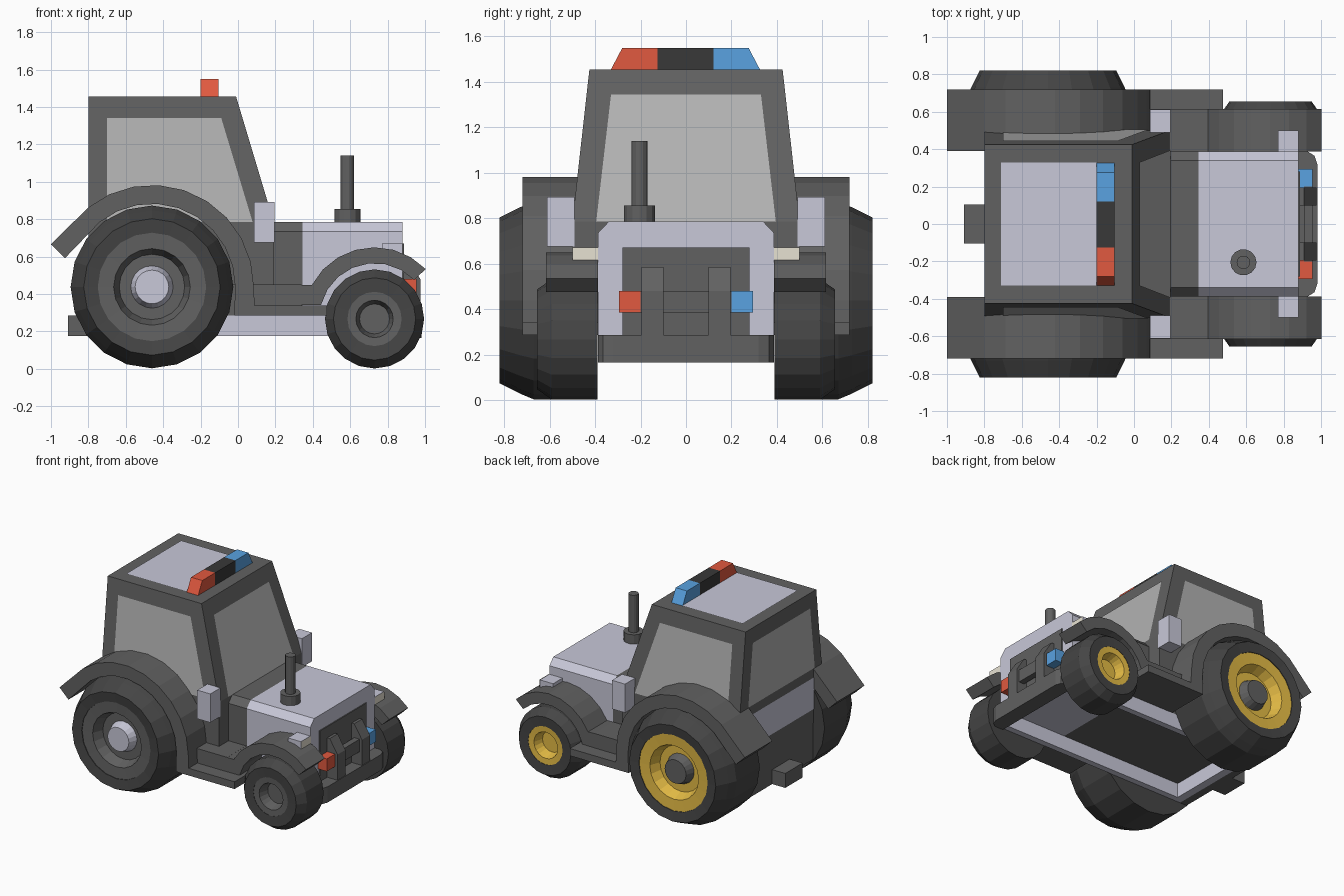
import bpy, bmesh
from math import sin, cos, pi, radians
from mathutils import Vector

if "Cube" in bpy.data.objects:
    bpy.data.objects.remove(bpy.data.objects["Cube"])

MATS = {}
COLORS = {"dark": (.12, .12, .12), "tyre": (.06, .06, .06), "black": (.04, .04, .04),
          "silver": (.58, .58, .69), "glass": (.45, .45, .45), "gold": (.78, .5, .06),
          "red": (.75, .1, .05), "blue": (.1, .36, .75), "cream": (.8, .76, .65)}


def finish(name, bm, col):
    bmesh.ops.recalc_face_normals(bm, faces=bm.faces)
    me = bpy.data.meshes.new(name)
    bm.to_mesh(me)
    bm.free()
    ob = bpy.data.objects.new(name, me)
    bpy.context.collection.objects.link(ob)
    if col not in MATS:
        MATS[col] = bpy.data.materials.new(col)
        MATS[col].diffuse_color = (*COLORS[col], 1)
    me.materials.append(MATS[col])
    return ob


def prism(name, pts, axis, a, b, col="dark"):
    """Extrude a 2D profile along an axis from a to b."""
    place = {"x": lambda p, d: (d, p[0], p[1]), "y": lambda p, d: (p[0], d, p[1]),
             "z": lambda p, d: (p[0], p[1], d)}[axis]
    bm = bmesh.new()
    f = bm.faces.new([bm.verts.new(place(p, a)) for p in pts])
    ext = bmesh.ops.extrude_face_region(bm, geom=[f])["geom"]
    move = Vector(place((0, 0), b - a))
    bmesh.ops.translate(bm, vec=move, verts=[v for v in ext if isinstance(v, bmesh.types.BMVert)])
    return finish(name, bm, col)


def box(name, x0, x1, y0, y1, z0, z1, col="dark"):
    return prism(name, [(x0, y0), (x1, y0), (x1, y1), (x0, y1)], "z", z0, z1, col)


def panel(name, pts, out, col):
    """Thin plate lying just outside a flat wall."""
    bm = bmesh.new()
    bm.faces.new([bm.verts.new(Vector(p) + Vector(out) * .005) for p in pts])
    ob = finish(name, bm, col)
    n = ob.data.polygons[0].normal
    if n.dot(Vector(out)) < 0:
        ob.data.flip_normals()
    return ob


def lathe(name, prof, cx, cz, s, col, n=20):
    """Revolve an (r, y) profile about a y-parallel axle; s picks the side."""
    bm = bmesh.new()
    rings = [[bm.verts.new((cx + r * sin(2 * pi * i / n), s * y, cz + r * cos(2 * pi * i / n)))
              for i in range(n)] for r, y in prof]
    for p, q in zip(rings, rings[1:]):
        for i in range(n):
            bm.faces.new((p[i], p[(i + 1) % n], q[(i + 1) % n], q[i]))
    bm.faces.new(rings[0])
    bm.faces.new(rings[-1])
    return finish(name, bm, col)


def tube(name, x, y, r, z0, z1):
    pts = [(x + r * cos(2 * pi * i / 14), y + r * sin(2 * pi * i / 14)) for i in range(14)]
    return prism(name, pts, "z", z0, z1)


def arc(cx, cz, r, a0, a1, n):
    return [(cx + r * cos(radians(a0 + (a1 - a0) * i / n)),
             cz + r * sin(radians(a0 + (a1 - a0) * i / n))) for i in range(n + 1)]


# Cab: flared hull with raked windscreen
def cy(z): return .425 + (1.455 - z) * .112
def cx(z): return -.01 + (1.455 - z) * .3


bm = bmesh.new()
for z, zz in ((1.455, 1.455), (.785, .785), (.45, .785)):
    for x in (-.8, cx(zz)):
        for s in (-1, 1):
            bm.verts.new((x, s * cy(zz), z))
bmesh.ops.convex_hull(bm, input=bm.verts)
bmesh.ops.dissolve_limit(bm, angle_limit=.02, verts=bm.verts, edges=bm.edges)
finish("cab", bm, "dark")

# Windows, roof panel and rear panel
H, L = 1.342, .785
panel("windscreen", [(cx(H), -.33, H), (cx(H), .33, H), (cx(L), .395, L), (cx(L), -.395, L)],
      (.96, 0, .29), "glass")
panel("rear_window", [(-.8, -.345, H), (-.8, .345, H), (-.8, .4, .87), (-.8, -.4, .87)],
      (-1, 0, 0), "glass")
for s in (-1, 1):
    panel("side_window", [(-.7, s * cy(H), H), (-.09, s * cy(H), H),
                          (.078, s * cy(L), L), (-.7, s * cy(L), L)], (0, s, .11), "glass")
panel("roof_panel", [(-.71, -.33, 1.455), (-.2, -.33, 1.455), (-.2, .33, 1.455), (-.71, .33, 1.455)],
      (0, 0, 1), "silver")
panel("rear_panel", [(-.8, -.42, .8), (-.8, .42, .8), (-.8, .42, .56), (-.8, -.42, .56)],
      (-1, 0, 0), "silver")

# Roof light bar
prism("beacon_red", [(-.33, 1.455), (-.125, 1.455), (-.125, 1.55), (-.28, 1.55)], "x", -.2, -.105, "red")
box("beacon_middle", -.2, -.105, -.125, .12, 1.455, 1.55, "black")
prism("beacon_blue", [(.12, 1.455), (.325, 1.455), (.275, 1.55), (.12, 1.55)], "x", -.2, -.105, "blue")

# Engine hood, cowl and lower body
hood = [(-.387, .285), (.387, .285), (.387, .735), (.34, .785), (-.34, .785), (-.387, .735)]
prism("hood", hood, "x", .345, .88, "silver")
prism("cowl", hood, "x", .1, .345)
box("belly", -.79, .345, -.387, .387, .285, .5)
box("rear_block", -.8, -.74, -.387, .387, .175, .56)
box("hitch", -.91, -.8, -.105, .105, .175, .285)
box("rear_crossmember", -.74, -.68, -.387, .387, .175, .285, "silver")

# Grille, bumper and front guard
box("grille", .87, .888, -.28, .28, .285, .67)
prism("bumper", [(.86, -.387), (.93, -.387), (.965, -.365), (.98, -.32),
                 (.98, .32), (.965, .365), (.93, .387), (.86, .387)], "z", .165, .285)
box("guard_crossbar", .91, .955, -.2, .2, .385, .48)
for s, col in ((-1, "red"), (1, "blue")):
    prism("guard_post", [(.88, .285), (.975, .285), (.975, .48), (.91, .585), (.88, .585)],
          "y", s * .1, s * .195)
    box("guard_light", .88, .955, s * .195, s * .295, .385, .48, col)

# Exhaust
tube("exhaust_base", .585, -.205, .07, .78, .855)
tube("exhaust_pipe", .585, -.205, .036, .85, 1.14)

# Fender outlines seen from the side
RX, RZ, FX, FZ = -.46, .438, .73, .27
rear = ([(-1, .665)] + arc(RX, RZ, .545, 129, 0, 9) + [(.09, .285), (-.02, .285)]
        + arc(RX, RZ, .445, 0, 129, 9) + [(-.925, .592)])
front = ([(.3, .34), (.3, .45)] + arc(FX, FZ, .38, 152, 44, 7)
         + arc(FX, FZ, .295, 44, 166, 7))

for s in (-1, 1):
    # Wheels: gold rims on one side only
    rim, hub = ("gold", "dark") if s > 0 else ("dark", "silver")
    lathe("rear_tyre", [(.435, .39), (.435, .67), (.41, .73), (.365, .82), (.29, .81), (.29, .7)],
          RX, RZ, s, "tyre")
    lathe("rear_rim", [(.292, .69), (.292, .805), (.205, .8), (.175, .72)], RX, RZ, s, rim)
    lathe("rear_hub", [(.115, .715), (.09, .785)], RX, RZ, s, hub)
    lathe("front_tyre", [(.265, .39), (.265, .59), (.22, .655), (.145, .65), (.145, .56)],
          FX, .267, s, "tyre")
    lathe("front_rim", [(.147, .55), (.147, .648), (.1, .645), (.08, .57)], FX, .267, s, rim)
    # Fenders, steps and chassis rails
    prism("rear_fender", rear, "y", s * .39, s * .72)
    prism("front_fender", front, "y", s * .387, s * .615)
    box("lower_step", 0, .475, s * .38, s * .72, .285, .34)
    box("upper_step", .05, .34, s * .38, s * .615, .34, .45)
    box("chassis_rail", -.74, .87, s * .34, s * .387, .175, .285, "silver")
    # Side boxes and headlights
    box("side_box", .085, .195, s * .49, s * .612, .675, .893, "silver")
    box("headlight", .77, .88, s * .38, s * .5, .615, .67, "silver")
    panel("headlight_lens", [(.88, s * .387, .615), (.88, s * .5, .615),
                             (.88, s * .5, .67), (.88, s * .387, .67)], (1, 0, 0), "cream")

for m in bpy.data.materials:
    if m.users and not m.is_grease_pencil:
        m.use_nodes = True
        m.node_tree.nodes["Principled BSDF"].inputs["Base Color"].default_value = m.diffuse_color
